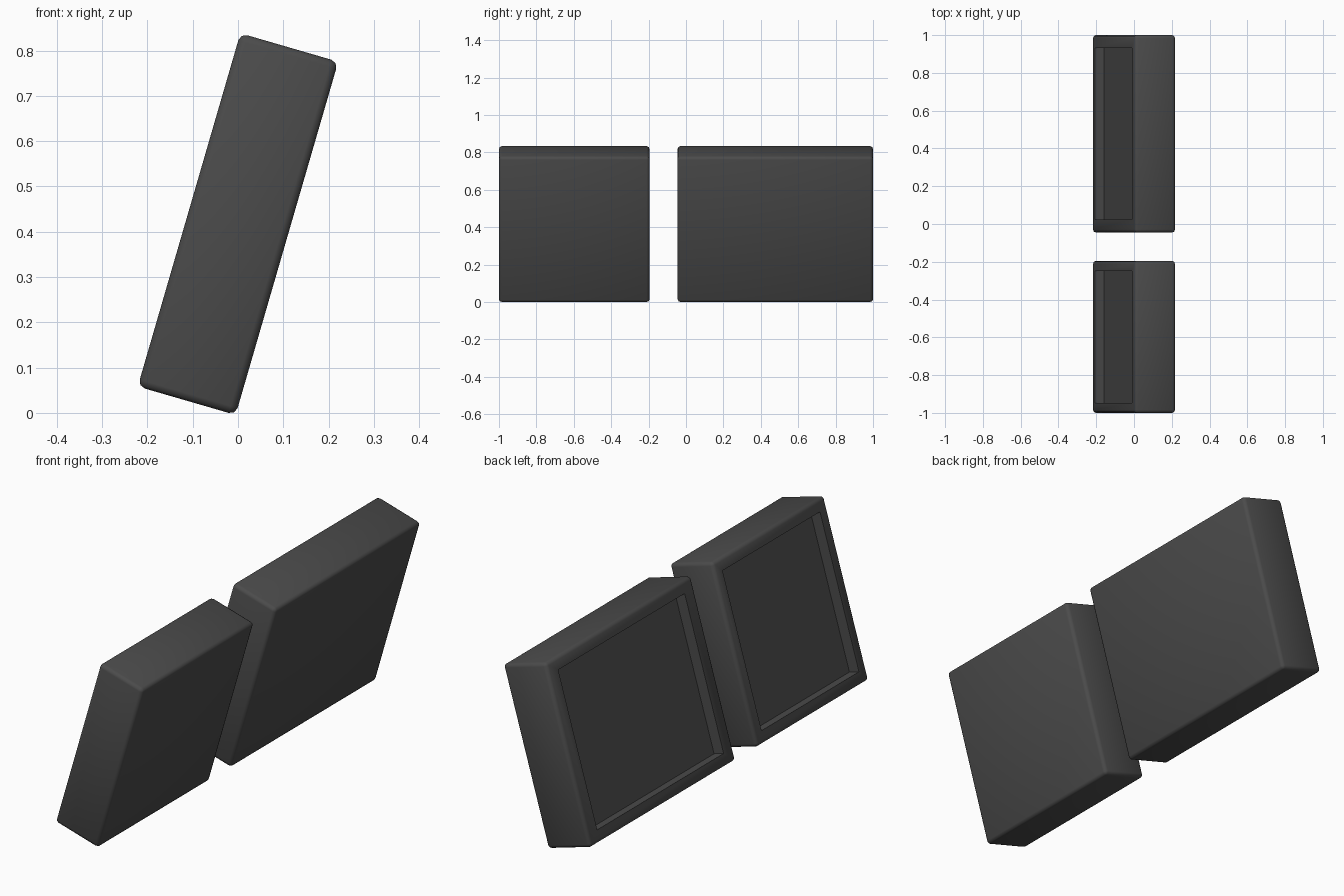
import bpy, bmesh, math
from mathutils import Matrix, Vector

if "Cube" in bpy.data.objects:
    bpy.data.objects.remove(bpy.data.objects["Cube"])

TILT = math.radians(16.2)
THICK, HEIGHT, DEPTH = 0.225, 0.812, 0.05
RIM_Z, BEVEL = 0.055, 0.016


def make_panel(name, y0, y1, rim_y):
    """Leaning slab with a recessed face on its -x side."""
    width = y1 - y0
    bm = bmesh.new()
    bmesh.ops.create_cube(bm, size=1)
    bmesh.ops.scale(bm, vec=(THICK, width, HEIGHT), verts=bm.verts)

    # recessed face: inset, fit the rim, push inwards
    face = min(bm.faces, key=lambda f: f.calc_center_median().x)
    bmesh.ops.inset_region(bm, faces=[face], thickness=0.05)
    for v in face.verts:
        v.co.y = math.copysign(width / 2 - rim_y, v.co.y)
        v.co.z = math.copysign(HEIGHT / 2 - RIM_Z, v.co.z)
    bmesh.ops.inset_region(bm, faces=[face], thickness=0.0001)
    for v in face.verts:
        v.co = Vector((-THICK / 2 + DEPTH,
                       math.copysign(width / 2 - rim_y, v.co.y),
                       math.copysign(HEIGHT / 2 - RIM_Z, v.co.z)))

    # soften the outer edges and the rim lip, keep the recess floor crisp
    floor = set(face.verts)
    edges = [e for e in bm.edges if not (set(e.verts) & floor)
             and e.calc_face_angle(0) > 0.5]
    bmesh.ops.bevel(bm, geom=edges, offset=BEVEL, segments=2, profile=0.5,
                    affect='EDGES', clamp_overlap=True)
    bmesh.ops.recalc_face_normals(bm, faces=bm.faces)
    bmesh.ops.transform(bm, matrix=Matrix.Rotation(TILT, 4, 'Y'), verts=bm.verts)
    lift = -min(v.co.z for v in bm.verts)

    mesh = bpy.data.meshes.new(name)
    bm.to_mesh(mesh)
    bm.free()
    obj = bpy.data.objects.new(name, mesh)
    obj.location = (0, (y0 + y1) / 2, lift)
    bpy.context.collection.objects.link(obj)
    mat = bpy.data.materials.get("dark_plastic") or bpy.data.materials.new("dark_plastic")
    mat.diffuse_color = (0.07, 0.07, 0.07, 1)
    mat.use_nodes = True
    mat.node_tree.nodes["Principled BSDF"].inputs["Base Color"].default_value = mat.diffuse_color
    mesh.materials.append(mat)
    bpy.ops.object.select_all(action='DESELECT')
    obj.select_set(True)
    bpy.context.view_layer.objects.active = obj
    bpy.ops.object.shade_smooth_by_angle(angle=math.radians(50))


# narrow and wide cushions side by side
make_panel("narrow_back_panel", -1.0, -0.195, 0.053)
make_panel("wide_back_panel", -0.045, 1.0, 0.069)
